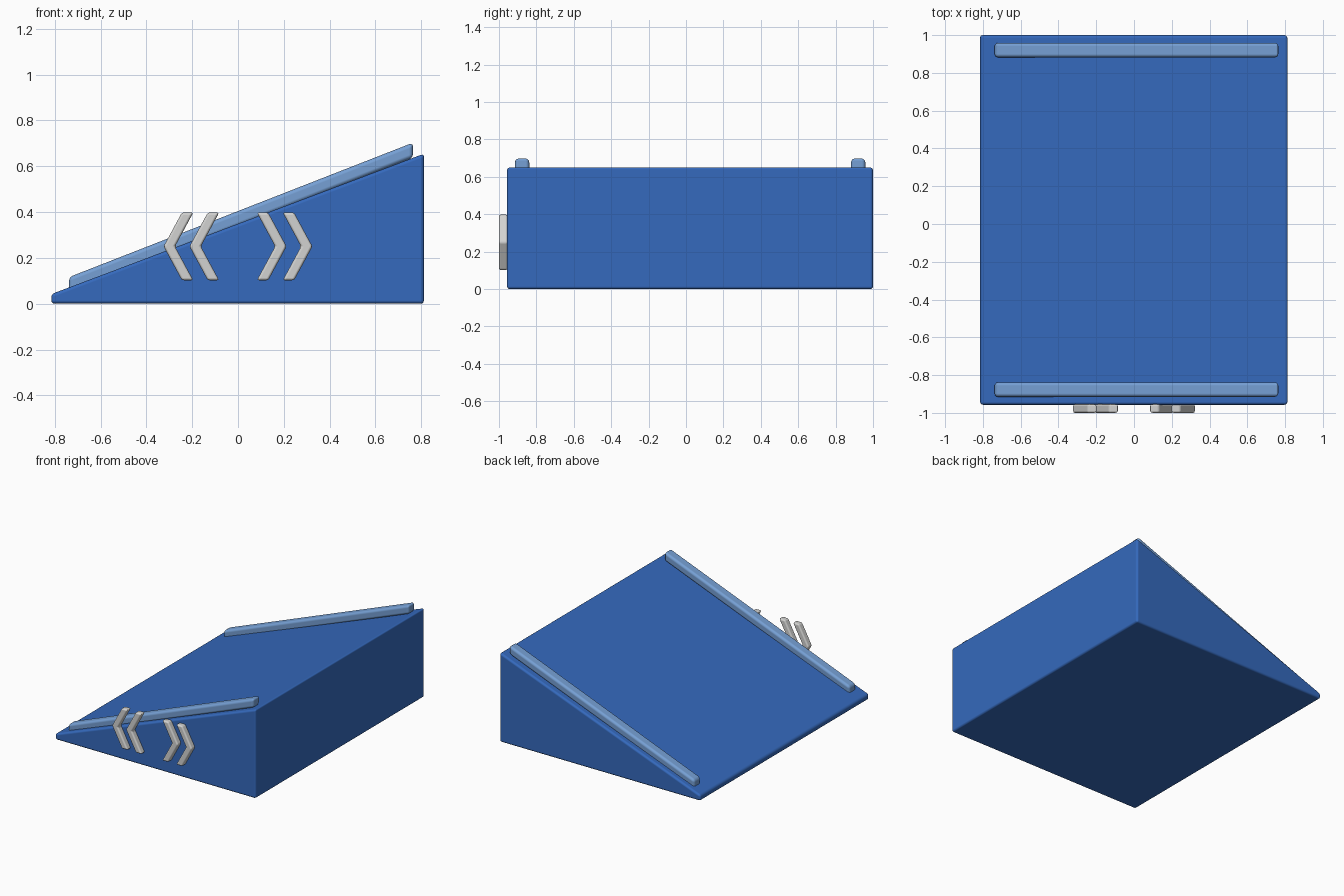
import bpy
import bmesh
from math import radians

if "Cube" in bpy.data.objects:
    bpy.data.objects.remove(bpy.data.objects["Cube"], do_unlink=True)


def make_material(name, colour):
    mat = bpy.data.materials.new(name)
    mat.use_nodes = True
    mat.diffuse_color = (*colour, 1)
    mat.node_tree.nodes["Principled BSDF"].inputs["Base Color"].default_value = (*colour, 1)
    return mat


def extrude_profile(name, profile, y0, y1, mat, bevel, segments=3):
    """Extrude an (x, z) outline along y and round its edges."""
    bm = bmesh.new()
    face = bm.faces.new([bm.verts.new((x, y0, z)) for x, z in profile])
    result = bmesh.ops.extrude_face_region(bm, geom=[face])
    verts = [v for v in result["geom"] if isinstance(v, bmesh.types.BMVert)]
    bmesh.ops.translate(bm, verts=verts, vec=(0, y1 - y0, 0))
    bmesh.ops.recalc_face_normals(bm, faces=bm.faces[:])
    mesh = bpy.data.meshes.new(name)
    bm.to_mesh(mesh)
    bm.free()
    mesh.materials.append(mat)
    obj = bpy.data.objects.new(name, mesh)
    bpy.context.collection.objects.link(obj)
    mod = obj.modifiers.new("rounded edges", "BEVEL")
    mod.width = bevel
    mod.segments = segments
    mod.limit_method = "ANGLE"
    mod.angle_limit = radians(20)
    mod.harden_normals = True
    bpy.ops.object.select_all(action="DESELECT")
    obj.select_set(True)
    bpy.context.view_layer.objects.active = obj
    bpy.ops.object.shade_smooth_by_angle(angle=radians(40))
    return obj


blue = make_material("blue", (0.035, 0.143, 0.51))
light_blue = make_material("light blue", (0.18, 0.35, 0.66))
light_grey = make_material("light grey", (0.65, 0.65, 0.64))

# Sloping ramp body
ramp = [(-0.815, 0), (0.812, 0), (0.812, 0.655), (-0.815, 0.042)]
extrude_profile("ramp_body", ramp, -0.957, 1.0, blue, 0.015)

# Rails along both sides of the slope
rail = [(-0.738, 0.05), (0.764, 0.637), (0.764, 0.703), (-0.738, 0.116)]
for name, y in (("front_rail", -0.915), ("back_rail", 0.882)):
    extrude_profile(name, rail, y, y + 0.077, light_blue, 0.018)

# Two pairs of chevrons on the front, pointing outwards
for side, label in ((-1, "right"), (1, "left")):
    for shift, place in ((0, "outer"), (0.113, "inner")):
        half = [(0.325, 0), (0.245, 0.148), (0.195, 0.148), (0.275, 0)]
        outline = half + [(x, -z) for x, z in half[2:0:-1]]
        points = [(side * (x - shift), 0.25 + z) for x, z in outline]
        extrude_profile(f"{label}_{place}_chevron", points, -1.0, -0.954,
                        light_grey, 0.011)
